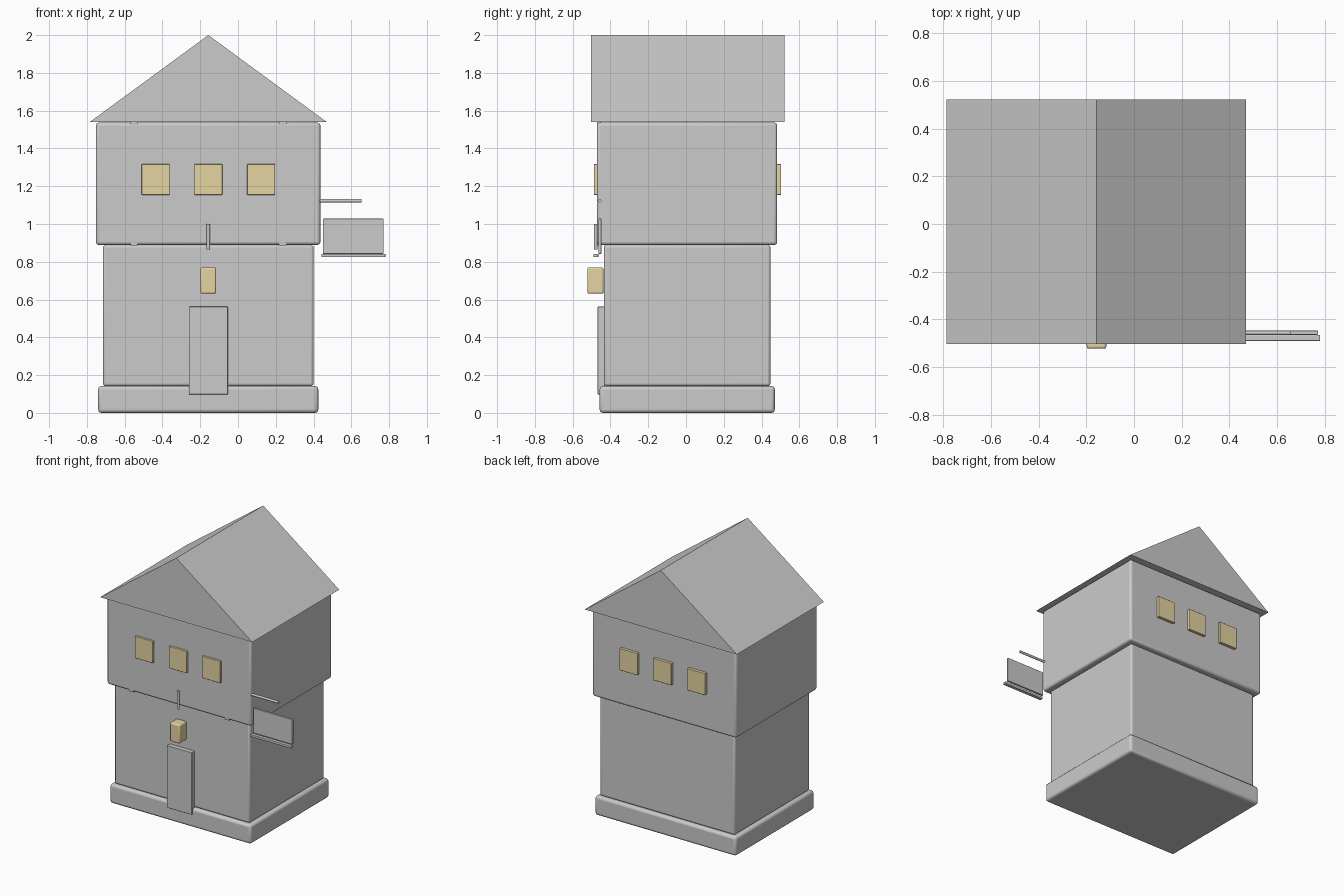
import bpy, bmesh, math

if "Cube" in bpy.data.objects:
    bpy.data.objects.remove(bpy.data.objects["Cube"])

CX = -0.157  # centre line of the house

glow = bpy.data.materials.new("warm_glass")
glow.diffuse_color = (0.78, 0.66, 0.36, 1)
glow.use_nodes = True
glow.node_tree.nodes["Principled BSDF"].inputs["Base Color"].default_value = glow.diffuse_color


def box(name, x, y, z, bevel=0.0, mat=None):
    """Box from (min, max) ranges with optional rounded edges."""
    bpy.ops.mesh.primitive_cube_add(size=1, location=[(r[0] + r[1]) / 2 for r in (x, y, z)])
    ob = bpy.context.object
    ob.name = name
    ob.scale = [r[1] - r[0] for r in (x, y, z)]
    bpy.ops.object.transform_apply(location=False, rotation=False, scale=True)
    if bevel:
        m = ob.modifiers.new("bevel", 'BEVEL')
        m.width, m.segments = bevel, 3
        bpy.ops.object.shade_smooth_by_angle(angle=math.radians(35))
    if mat:
        ob.data.materials.append(mat)
    return ob


def rod(name, loc, radius, length, rot=(0, 0, 0)):
    bpy.ops.mesh.primitive_cylinder_add(vertices=12, radius=radius, depth=length,
                                        location=loc, rotation=rot)
    bpy.context.object.name = name
    bpy.ops.object.shade_smooth_by_angle(angle=math.radians(35))


# Main storeys
box("foundation", (-0.74, 0.425), (-0.457, 0.47), (0, 0.142), 0.018)
box("ground_floor", (-0.715, 0.4), (-0.435, 0.447), (0.142, 0.889), 0.014)
box("upper_floor", (-0.752, 0.436), (-0.472, 0.483), (0.889, 1.537), 0.016)

# Gabled roof: triangle profile extruded along y
bm = bmesh.new()
profile = [(-0.785, 1.54), (0.47, 1.54), (CX, 2.0)]
face = bm.faces.new([bm.verts.new((x, -0.503, z)) for x, z in profile])
ext = bmesh.ops.extrude_face_region(bm, geom=[face])
bmesh.ops.translate(bm, vec=(0, 1.025, 0),
                    verts=[v for v in ext["geom"] if isinstance(v, bmesh.types.BMVert)])
bmesh.ops.recalc_face_normals(bm, faces=bm.faces)
mesh = bpy.data.meshes.new("roof")
bm.to_mesh(mesh)
bm.free()
bpy.context.collection.objects.link(bpy.data.objects.new("roof", mesh))

# Windows, front and back
for i in (-1, 0, 1):
    x = CX + i * 0.279
    for side, y in (("front", (-0.488, -0.464)), ("back", (0.475, 0.504))):
        box(f"{side}_window_{i + 2}", (x - 0.074, x + 0.074), y, (1.154, 1.317), 0.003, glow)

# Timber posts set almost flush in the upper wall
for i in (-1, 1):
    x = CX + i * 0.394
    box("timber_post", (x - 0.019, x + 0.019), (-0.4715, -0.45), (0.886, 1.539))

# Door, lantern and its hanger
box("door", (-0.26, -0.054), (-0.468, -0.43), (0.098, 0.562), 0.003)
box("lantern", (CX - 0.041, CX + 0.041), (-0.522, -0.437), (0.631, 0.77), 0.009, glow)
rod("lantern_hanger", (CX, -0.478, 0.933), 0.009, 0.136)

# Hanging sign on the right
rod("sign_arm", (0.53, -0.456, 1.123), 0.009, 0.25, (0, math.pi / 2, 0))
box("sign_board", (0.449, 0.771), (-0.464, -0.447), (0.842, 1.028), 0.004)
box("sign_ledge", (0.441, 0.78), (-0.49, -0.464), (0.824, 0.842), 0.003)
